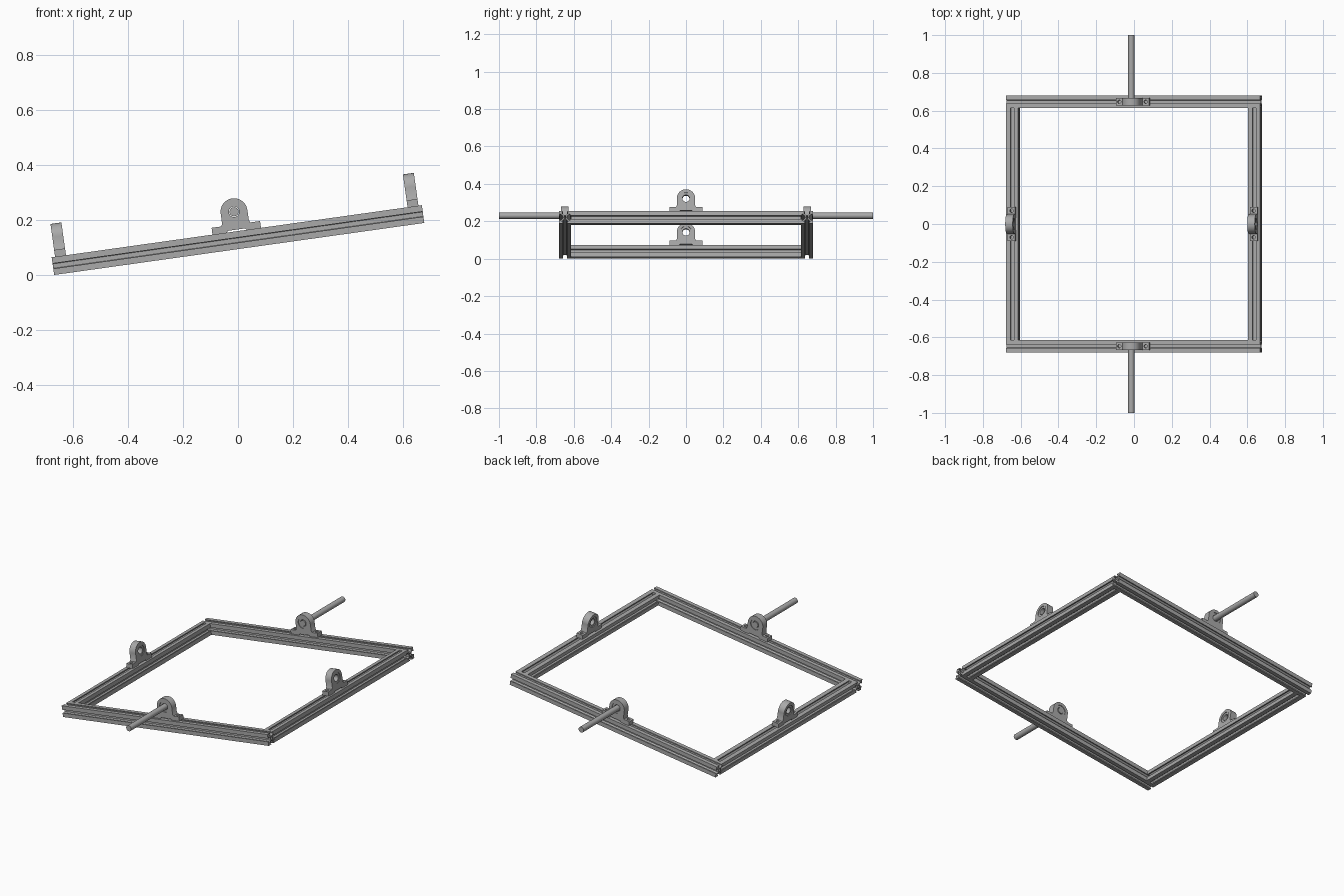
import bpy
from math import radians, pi, cos, sin
from mathutils import Matrix

if "Cube" in bpy.data.objects:
    bpy.data.objects.remove(bpy.data.objects["Cube"])

grey = bpy.data.materials.new("grey metal")
grey.use_nodes = True
COLOUR = (0.4, 0.4, 0.4, 1)
grey.diffuse_color = COLOUR
grey.node_tree.nodes["Principled BSDF"].inputs["Base Color"].default_value = COLOUR

HALF = 0.0325          # half the rail width
REACH = 0.6795         # half the frame's outer size
MID = REACH - HALF     # rail centre line
AXIS = 0.0715          # bearing axis above the rail
DEPTH = 0.04           # bearing block depth

TILT = Matrix.Translation((0, 0, 0.127)) @ Matrix.Rotation(radians(-8), 4, 'Y')
ALONG_X = Matrix.Rotation(pi / 2, 4, 'Y')
ALONG_Y = Matrix.Rotation(pi / 2, 4, 'X')


def move(x, y, z):
    return Matrix.Translation((x, y, z))


def arc(r, cx=0, cy=0, start=0, end=2 * pi, n=32):
    full = abs(end - start - 2 * pi) < 1e-6
    steps = n if full else n + 1
    return [(cx + r * cos(start + (end - start) * i / n),
             cy + r * sin(start + (end - start) * i / n)) for i in range(steps)]


def extrude(name, loops, length, matrix):
    """Extrude a filled outline (later loops are holes) both ways along its normal."""
    curve = bpy.data.curves.new(name, 'CURVE')
    curve.dimensions = '2D'
    curve.fill_mode = 'BOTH'
    curve.extrude = length / 2
    for loop in loops:
        spline = curve.splines.new('POLY')
        spline.points.add(len(loop) - 1)
        for point, (x, y) in zip(spline.points, loop):
            point.co = (x, y, 0, 1)
        spline.use_cyclic_u = True
    curve.materials.append(grey)
    obj = bpy.data.objects.new(name, curve)
    bpy.context.collection.objects.link(obj)
    obj.matrix_world = TILT @ matrix
    bpy.ops.object.select_all(action='DESELECT')
    obj.select_set(True)
    bpy.context.view_layer.objects.active = obj
    bpy.ops.object.convert(target='MESH')
    bpy.ops.object.shade_smooth_by_angle(angle=radians(30))


def rail_section():
    """Slotted square section, one quarter turned four times."""
    slot, lip, wide, core, root = 0.0095, HALF - 0.006, 0.0185, 0.0125, 0.008
    half = [(core, root), (lip, wide), (lip, slot), (HALF, slot)]
    quarter = half + [(HALF, HALF)] + [(y, x) for x, y in reversed(half)]
    points = []
    for _ in range(4):
        points += quarter
        quarter = [(-y, x) for x, y in quarter]
    return [points, arc(0.007, n=16)]


def bearing_block(side, place):
    # Housing with a domed top and a shallow relief under its middle
    r = 0.049
    housing = [(-0.053, 0.0), (-0.036, 0.0), (-0.032, 0.006), (0.032, 0.006),
               (0.036, 0.0), (0.053, 0.0), (0.053, 0.027), (r, 0.034)]
    housing += arc(r, 0, AXIS, 0, pi, 24) + [(-r, 0.034), (-0.053, 0.027)]
    extrude(side + "_bearing_housing", [housing, arc(0.031, 0, AXIS)],
            DEPTH, place @ ALONG_Y)
    # Bearing insert
    extrude(side + "_bearing_insert", [arc(0.031), arc(0.019)],
            DEPTH * 0.8, place @ move(0, 0, AXIS) @ ALONG_Y)
    # Drilled mounting feet
    w, d = 0.0185, DEPTH / 2
    pad = [(-w, -d), (w, -d), (w, d), (-w, d)]
    for end, sign in (("a", -1), ("b", 1)):
        extrude(f"{side}_bearing_foot_{end}", [pad, arc(0.009, n=20)],
                0.025, place @ move(sign * 0.0705, 0, 0.0125))


for side, sign in (("front", -1), ("back", 1)):
    # Long rails, their bearings and the pivot rods
    extrude(side + "_rail", rail_section(), 2 * REACH, move(0, sign * MID, 0) @ ALONG_X)
    bearing_block(side, move(0, sign * MID, HALF))
    inner = MID - DEPTH / 2
    extrude(side + "_pivot_rod", [arc(0.0165)], 1 - inner,
            move(0, sign * (1 + inner) / 2, HALF + AXIS) @ ALONG_Y)

for side, sign in (("right", -1), ("left", 1)):
    # Short rails fitted between the long ones, with open bearings
    extrude(side + "_rail", rail_section(), 2 * (MID - HALF), move(sign * MID, 0, 0) @ ALONG_Y)
    bearing_block(side, move(sign * MID, 0, HALF) @ Matrix.Rotation(pi / 2, 4, 'Z'))
